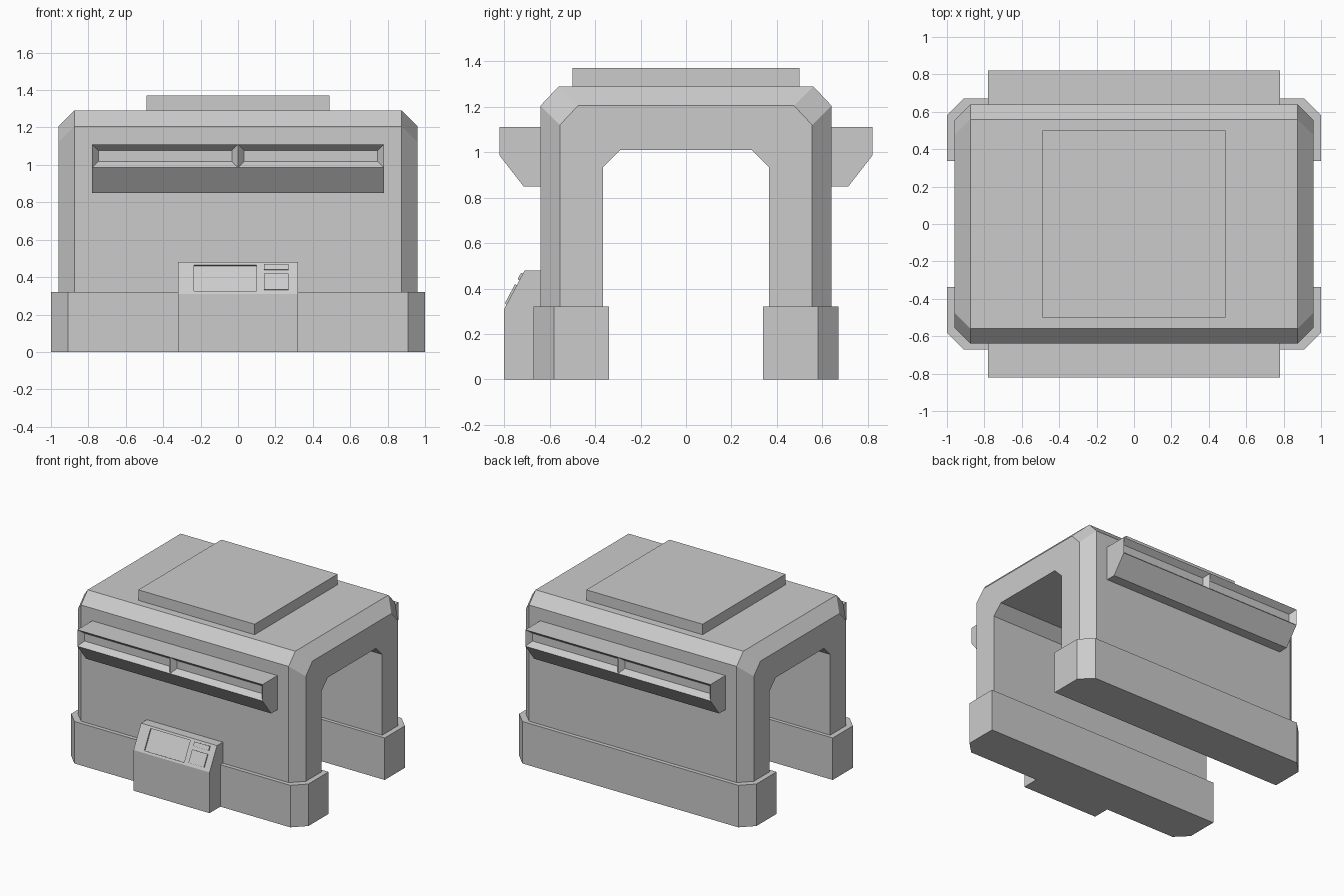
import bpy, bmesh, math
from mathutils import Matrix

cube = bpy.data.objects.get("Cube")
if cube:
    bpy.data.objects.remove(cube, do_unlink=True)

grey = bpy.data.materials.new("plain grey")
grey.use_nodes = True
GREY = (0.6, 0.6, 0.6, 1)
grey.diffuse_color = GREY
grey.node_tree.nodes["Principled BSDF"].inputs["Base Color"].default_value = GREY


def finish(name, bm):
    bmesh.ops.recalc_face_normals(bm, faces=bm.faces)
    mesh = bpy.data.meshes.new(name)
    bm.to_mesh(mesh)
    bm.free()
    mesh.materials.append(grey)
    obj = bpy.data.objects.new(name, mesh)
    bpy.context.collection.objects.link(obj)
    return obj


def loft(rings):
    """Skin a row of matching closed rings and cap both ends."""
    bm = bmesh.new()
    rows = [[bm.verts.new(p) for p in ring] for ring in rings]
    n = len(rows[0])
    for a, b in zip(rows, rows[1:]):
        for i in range(n):
            j = (i + 1) % n
            bm.faces.new((a[i], a[j], b[j], b[i]))
    bm.faces.new(rows[0])
    bm.faces.new(rows[-1])
    bmesh.ops.recalc_face_normals(bm, faces=bm.faces)
    return bm


def along_x(profile, *xs):
    return [[(x, y, z) for y, z in profile] for x in xs]


def box(name, size, matrix):
    bm = bmesh.new()
    bmesh.ops.create_cube(bm, size=1)
    bmesh.ops.scale(bm, vec=size, verts=bm.verts)
    bmesh.ops.transform(bm, matrix=matrix, verts=bm.verts)
    return finish(name, bm)


# Arched body with chamfered outer edges
def arch(inset):
    half = [(0.365, 0.3), (0.64 - inset, 0.3), (0.64 - inset, 1.205 - inset),
            (0.56 - inset, 1.29 - inset)]
    inner = [(0.29, 1.01), (0.365, 0.935)]
    mirror = lambda pts: [(-y, z) for y, z in reversed(pts)]
    return half + mirror(half) + mirror(inner) + inner


CHAMFER = 0.085
rings = []
for x, inset in ((-0.96, CHAMFER), (-0.875, 0), (0.875, 0), (0.96, CHAMFER)):
    rings += along_x(arch(inset), x)
finish("arched_body", loft(rings))

# Roof plate
box("roof_plate", (0.98, 1.0, 0.1), Matrix.Translation((0, 0, 1.32)))

# Feet and vent hoods, one of each on the front and back
foot_plan = [(-1, 0.338), (1, 0.338), (1, 0.58), (0.91, 0.67), (-0.91, 0.67), (-1, 0.58)]
hood_profile = [(0.63, 1.11), (0.82, 1.11), (0.82, 0.985), (0.715, 0.85), (0.63, 0.85)]
for side, s in (("front", -1), ("back", 1)):
    finish(side + "_foot", loft([[(x, s * y, z) for x, y in foot_plan] for z in (0, 0.32)]))

    bm = loft(along_x([(s * y, z) for y, z in hood_profile], -0.78, 0, 0.78))
    openings = [f for f in bm.faces if f.normal.y * s > 0.99]
    bmesh.ops.inset_individual(bm, faces=openings, thickness=0.033, depth=-0.04,
                               use_even_offset=True)
    finish(side + "_vent_hood", bm)

# Control console with a sloping panel
LOW, HIGH = (-0.80, 0.31), (-0.71, 0.48)
console = finish("console", loft(along_x(
    [(-0.63, 0), (-0.80, 0), LOW, HIGH, (-0.63, 0.48)], -0.32, 0.32)))
rise, run = HIGH[1] - LOW[1], HIGH[0] - LOW[0]
slope = math.atan2(rise, run)


def panel_box(name, x0, x1, z0, z1, thick):
    """Box centred on the sloping panel, between two heights."""
    z = (z0 + z1) / 2
    y = LOW[0] + (z - LOW[1]) * run / rise
    place = Matrix.Translation(((x0 + x1) / 2, y, z)) @ Matrix.Rotation(slope, 4, "X")
    return box(name, (x1 - x0, (z1 - z0) / math.sin(slope), thick), place)


# Sunken screen and two raised keys
cutter = panel_box("screen_cutter", -0.235, 0.10, 0.325, 0.465, 0.02)
cutter.hide_render = True
cutter.hide_viewport = True
cut = console.modifiers.new("sunken screen", "BOOLEAN")
cut.operation = "DIFFERENCE"
cut.solver = "EXACT"
cut.object = cutter
panel_box("upper_key", 0.14, 0.27, 0.437, 0.465, 0.018)
panel_box("lower_key", 0.14, 0.27, 0.33, 0.415, 0.018)
